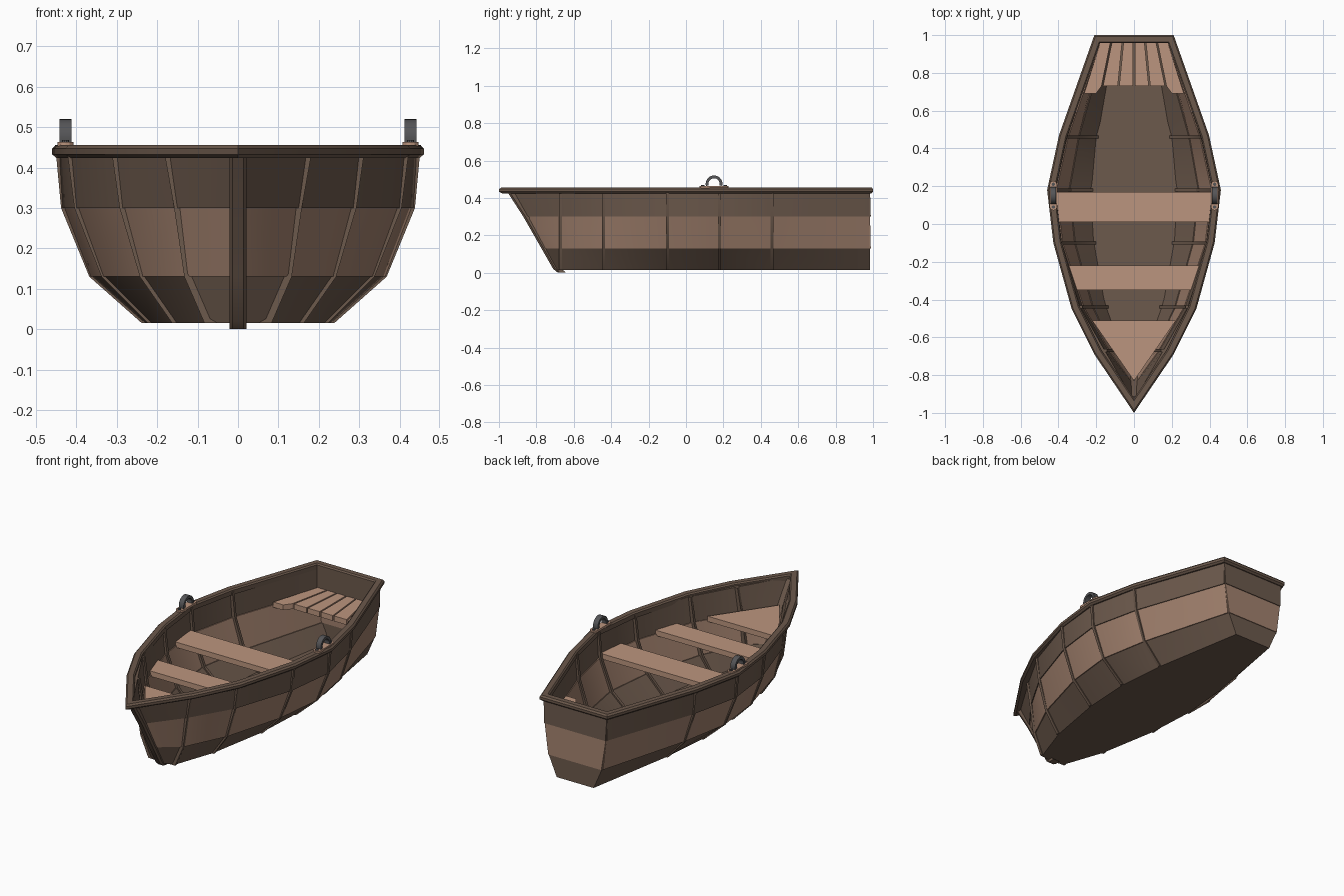
import bpy, bmesh, math
from mathutils import Vector

if "Cube" in bpy.data.objects:
    bpy.data.objects.remove(bpy.data.objects["Cube"])


def material(name, rgb):
    m = bpy.data.materials.new(name)
    m.diffuse_color = (*rgb, 1)
    m.use_nodes = True
    m.node_tree.nodes["Principled BSDF"].inputs["Base Color"].default_value = m.diffuse_color
    return m


DARK = material("dark_wood", (0.15, 0.10, 0.072))
LIGHT = material("light_wood", (0.50, 0.30, 0.21))
MID = material("mid_wood", (0.36, 0.22, 0.155))
IRON = material("iron", (0.09, 0.09, 0.095))


def loft(name, rings, mat, mirror=False, closed=False):
    """Skin a list of equal-sized closed rings; mirror across x if wanted."""
    bm = bmesh.new()
    vs = [[bm.verts.new(p) for p in r] for r in rings]
    n = len(rings[0])
    for a in range(len(rings) if closed else len(rings) - 1):
        r, s = vs[a], vs[(a + 1) % len(rings)]
        for i in range(n):
            j = (i + 1) % n
            bm.faces.new((r[i], r[j], s[j], s[i]))
    if not closed:
        bm.faces.new(vs[0])
        bm.faces.new(vs[-1][::-1])
    bmesh.ops.recalc_face_normals(bm, faces=bm.faces)
    me = bpy.data.meshes.new(name)
    bm.to_mesh(me)
    bm.free()
    me.materials.append(mat)
    ob = bpy.data.objects.new(name, me)
    bpy.context.collection.objects.link(ob)
    if mirror:
        mod = ob.modifiers.new("mirror", 'MIRROR')
        mod.use_mirror_merge = False
    bpy.ops.object.select_all(action='DESELECT')
    ob.select_set(True)
    bpy.context.view_layer.objects.active = ob
    bpy.ops.object.shade_smooth_by_angle(angle=math.radians(25))
    return ob


def slab(name, outline, z0, z1, mat, mirror=False):
    return loft(name, [[(x, y, z) for x, y in outline] for z in (z0, z1)], mat, mirror)


# Hull stations: half widths at four heights
LEVELS = [0.015, 0.13, 0.30, 0.44]
BOW_Y = [-0.69, -0.755, -0.85, -0.935]
STATIONS = [
    (-0.67, (0.075, 0.125, 0.150, 0.175)),
    (-0.44, (0.155, 0.235, 0.285, 0.305)),
    (-0.10, (0.215, 0.330, 0.397, 0.415)),
    (0.18, (0.230, 0.360, 0.430, 0.443)),
    (0.46, (0.205, 0.310, 0.368, 0.383)),
    (0.98, (0.115, 0.165, 0.190, 0.197)),
]


def column(k):
    return [(0.012, BOW_Y[k])] + [(w[k], y) for y, w in STATIONS]


# Side strakes, each lapping the one below
T = 0.02
for k, nm in enumerate(("lower_strake", "middle_strake", "upper_strake")):
    lap = 0.005 if k else 0
    rings = []
    for (xa, ya), (xb, yb) in zip(column(k), column(k + 1)):
        xa += lap
        rings.append([(xa, ya, LEVELS[k]), (max(xa - T, 0.001), ya, LEVELS[k]),
                      (max(xb - T, 0.001), yb, LEVELS[k + 1]), (xb, yb, LEVELS[k + 1])])
    loft(nm, rings, MID if k == 1 else DARK, mirror=True)

# Flat bottom
loft("bottom", [[(-x, y, 0.015), (x, y, 0.015), (x, y, 0.032), (-x, y, 0.032)]
                for x, y in column(0)], DARK)

# Transom planks
W = STATIONS[-1][1]
for k in range(3):
    yo = 0.984 if k == 0 else 0.988
    rings = []
    for w, z, y in ((W[k], LEVELS[k], yo), (W[k + 1], LEVELS[k + 1], 0.984)):
        rings.append([(-w, 0.962, z), (w, 0.962, z), (w, y, z), (-w, y, z)])
    loft("transom_plank", rings, MID if k == 1 else DARK)

# Ribs wrapping inside and outside the planking
for y, w in STATIONS[:-1]:
    loft("rib", [[(x + 0.008, y - 0.008, z), (x + 0.008, y + 0.008, z),
                  (x - 0.032, y + 0.008, z), (x - 0.032, y - 0.008, z)]
                 for x, z in zip(w, LEVELS)], DARK, mirror=True)

# Stem post
STEM = [(-0.685, 0.0), (-0.71, 0.02), (-0.773, 0.13), (-0.87, 0.30), (-0.957, 0.435)]
loft("stem", [[(-0.013, y, z), (0.013, y, z), (0.021, y + 0.012, z), (0.021, y + 0.045, z),
               (-0.021, y + 0.045, z), (-0.021, y + 0.012, z)] for y, z in STEM], DARK)

# Gunwale: chamfered rail swept round the rim with mitred corners
half = [(0.21, -0.69), (0.33, -0.45), (0.427, -0.10), (0.46, 0.18), (0.397, 0.47), (0.21, 1.0)]
rim = [Vector(p) for p in [(0, -1)] + half + [(-x, y) for x, y in reversed(half)]]
profile = [(0.01, 0.424), (0.0, 0.433), (0.0, 0.447), (0.008, 0.456),
           (0.036, 0.456), (0.043, 0.449), (0.043, 0.424)]
rings = []
for i, p in enumerate(rim):
    a = (p - rim[i - 1]).normalized()
    b = (rim[(i + 1) % len(rim)] - p).normalized()
    na, nb = Vector((-a.y, a.x)), Vector((-b.y, b.x))
    m = (na + nb) / (1 + na.dot(nb))
    rings.append([(p.x + m.x * d, p.y + m.y * d, z) for d, z in profile])
loft("gunwale", rings, DARK, closed=True)

# Seats
SZ = (0.29, 0.32)
slab("main_seat", [(-0.405, 0.01), (0.405, 0.01), (0.412, 0.17), (-0.412, 0.17)], *SZ, LIGHT)
slab("front_seat", [(-0.31, -0.35), (0.31, -0.35), (0.345, -0.22), (-0.345, -0.22)], *SZ, LIGHT)
slab("bow_seat", [(0.0, -0.83), (0.222, -0.51), (-0.222, -0.51)], *SZ, LIGHT)

# Stern seat: six fanned slats, outer pair longer
front = [0.0, 0.082, 0.168, 0.255]
back = [0.0, 0.058, 0.118, 0.178]
for i in range(3):
    x0, x1 = front[i] + 0.004, front[i + 1] - 0.004
    u0, u1 = back[i] + 0.004, back[i + 1] - 0.004
    pts = [(x0, 0.73), (x1, 0.73), (u1, 0.975), (u0, 0.975)]
    if i == 2:
        pts = [(x0, 0.73), (x0 + 0.03, 0.69), (x1 + 0.013, 0.69), (u1, 0.975), (u0, 0.975)]
    slab("stern_slat", pts, *SZ, LIGHT, mirror=True)

# Oarlocks: wooden pad with rounded ends, bolts and an iron arch
CX, CY = 0.427, 0.15


def circle(x, y, r, n, a0=0.0, a1=2 * math.pi, end=False):
    d = n - 1 if end else n
    return [(x + r * math.cos(a0 + (a1 - a0) * i / d),
             y + r * math.sin(a0 + (a1 - a0) * i / d)) for i in range(n)]


pad = circle(CX, CY + 0.058, 0.02, 7, 0, math.pi, True) + \
    circle(CX, CY - 0.058, 0.02, 7, math.pi, 2 * math.pi, True)
slab("oarlock_pad", pad, 0.452, 0.464, LIGHT, mirror=True)
for s in (-1, 1):
    slab("oarlock_bolt", circle(CX, CY + s * 0.06, 0.009, 10), 0.46, 0.469, IRON, mirror=True)
rings = []
for i in range(17):
    a = math.pi * (-0.08 + 1.16 * i / 16)
    rings.append([(CX + dx, CY + r * math.cos(a), 0.475 + r * math.sin(a))
                  for dx, r in ((-0.015, 0.030), (0.015, 0.030), (0.015, 0.045), (-0.015, 0.045))])
loft("oarlock_arch", rings, IRON, mirror=True)
